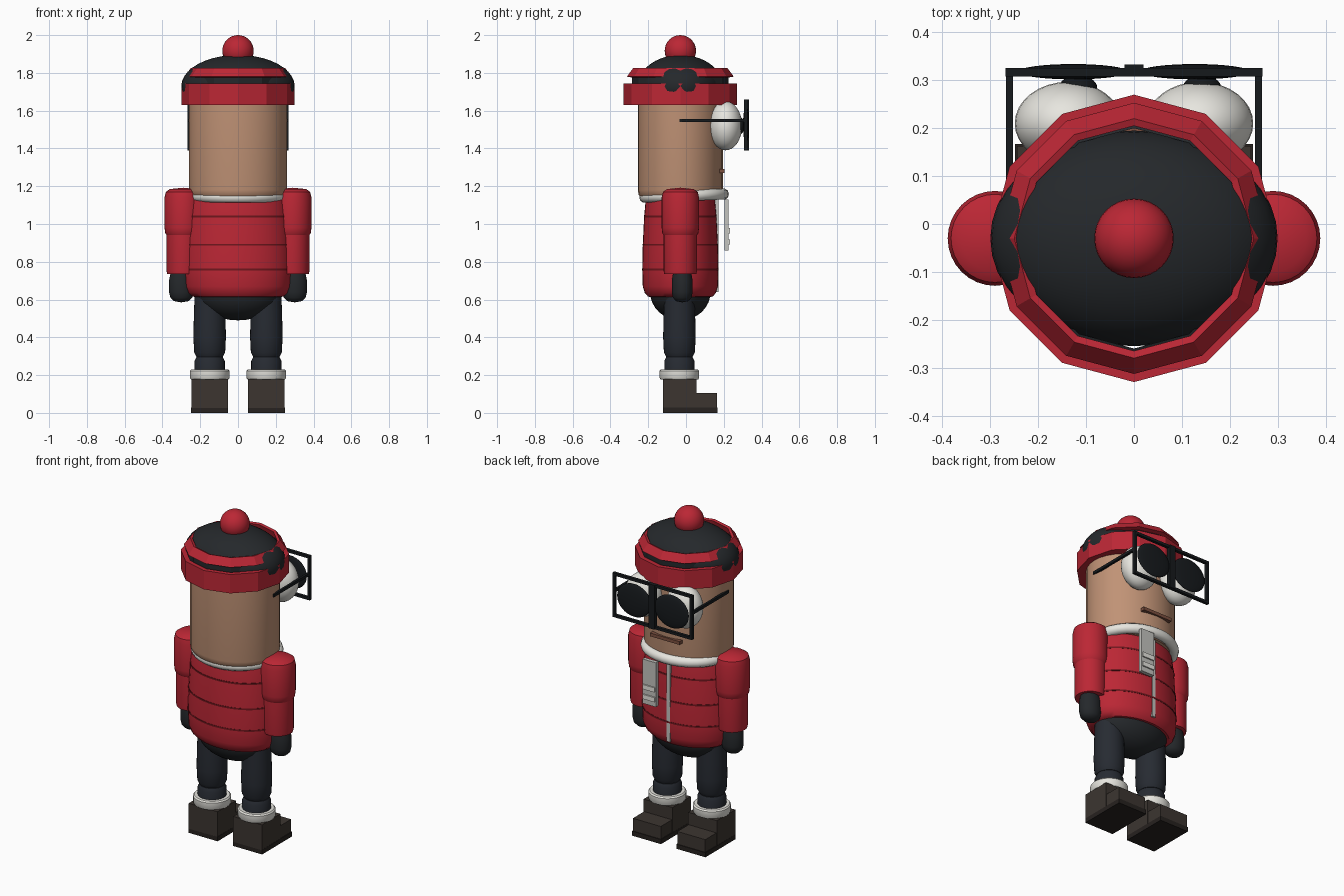
import bpy, bmesh, math
from mathutils import Matrix

if "Cube" in bpy.data.objects:
    bpy.data.objects.remove(bpy.data.objects["Cube"])

CY = -0.03  # body axis in y


def mat(name, r, g, b):
    m = bpy.data.materials.new(name)
    m.diffuse_color = (r, g, b, 1)
    m.use_nodes = True
    m.node_tree.nodes["Principled BSDF"].inputs["Base Color"].default_value = m.diffuse_color
    return m


RED = mat("red", 0.5, 0.02, 0.035)
DARK_RED = mat("dark_red", 0.16, 0.008, 0.012)
SKIN = mat("skin", 0.53, 0.29, 0.18)
MOUTH = mat("mouth", 0.2, 0.08, 0.05)
BLACK = mat("black", 0.018, 0.021, 0.024)
NAVY = mat("navy", 0.02, 0.024, 0.032)
FRAME = mat("frame", 0.008, 0.01, 0.012)
WHITE = mat("white", 0.8, 0.79, 0.74)
GREY = mat("light_grey", 0.55, 0.55, 0.52)
BOOT = mat("boot", 0.045, 0.036, 0.03)
SOLE = mat("sole", 0.02, 0.016, 0.014)


def finish(bm, name, m, loc, smooth=True, rot_x=0):
    bmesh.ops.remove_doubles(bm, verts=bm.verts, dist=1e-5)
    bmesh.ops.recalc_face_normals(bm, faces=bm.faces)
    me = bpy.data.meshes.new(name)
    bm.to_mesh(me)
    bm.free()
    o = bpy.data.objects.new(name, me)
    bpy.context.collection.objects.link(o)
    me.materials.append(m)
    o.location = loc
    o.rotation_euler.x = rot_x
    if smooth:
        bpy.ops.object.select_all(action='DESELECT')
        o.select_set(True)
        bpy.context.view_layer.objects.active = o
        bpy.ops.object.shade_smooth_by_angle(angle=math.radians(40))
    return o


def lathe(name, m, prof, loc=(0, CY, 0), sx=1, sy=1, n=32, closed=False, smooth=True, rot_x=0):
    """Spin a (radius, z) profile around z."""
    bm = bmesh.new()
    rings = [[bm.verts.new((r * sx * math.cos(2 * math.pi * i / n),
                            r * sy * math.sin(2 * math.pi * i / n), z))
              for i in range(n)] for r, z in prof]
    pairs = list(zip(rings, rings[1:]))
    if closed:
        pairs.append((rings[-1], rings[0]))
    for a, b in pairs:
        for i in range(n):
            j = (i + 1) % n
            bm.faces.new((a[i], a[j], b[j], b[i]))
    return finish(bm, name, m, loc, smooth, rot_x)


def ball(name, m, loc, size):
    bm = bmesh.new()
    bmesh.ops.create_uvsphere(bm, u_segments=32, v_segments=16, radius=1,
                              matrix=Matrix.Diagonal((*size, 1)))
    return finish(bm, name, m, loc)


def box(name, m, lo, hi, rot_x=0):
    bm = bmesh.new()
    size = [b - a for a, b in zip(lo, hi)]
    bmesh.ops.create_cube(bm, size=1, matrix=Matrix.Diagonal((*size, 1)))
    return finish(bm, name, m, [(a + b) / 2 for a, b in zip(lo, hi)], False, rot_x)


# head
lathe("head", SKIN, [(0, 1.13), (0.235, 1.135), (0.255, 1.155), (0.26, 1.18), (0.26, 1.7), (0, 1.72)], sy=0.865)
box("mouth", MOUTH, (-0.1, 0.16, 1.27), (0.1, 0.205, 1.29))

# hat: twelve-sided hollow bands round a smooth dome
lathe("hat_brim", RED, [(0.3, 1.63), (0.3, 1.745), (0.272, 1.745), (0.25, 1.63)],
      n=12, closed=True, smooth=False)
lathe("hat_stripe", RED, [(0.283, 1.78), (0.25, 1.825), (0.235, 1.82), (0.25, 1.775)],
      n=12, closed=True, smooth=False)
lathe("hat_black_band", BLACK, [(0.255, 1.7), (0.255, 1.775), (0.23, 1.785), (0.23, 1.7)],
      n=12, closed=True, smooth=False)
lathe("hat_dome", BLACK,
      [(0.3 * math.cos(t * math.pi / 20), 1.73 + 0.165 * math.sin(t * math.pi / 20)) for t in range(-2, 11)],
      sy=0.75, n=40)
ball("pompom", RED, (0, CY, 1.917), (0.083, 0.083, 0.083))

# eyes and glasses
for s, px in ((-1, -0.117), (1, 0.142)):
    ball("eye", WHITE, (s * 0.137, 0.21, 1.52), (0.112, 0.087, 0.13))
    ball("pupil", FRAME, (px, 0.285, 1.52), (0.04, 0.025, 0.045))
    ball("lens", FRAME, (s * 0.127, 0.318, 1.525), (0.115, 0.016, 0.1))
    x = s * 0.26
    box("frame_side", FRAME, (x - 0.008, 0.308, 1.39), (x + 0.008, 0.326, 1.66))
    box("temple", FRAME, (x - 0.007, -0.035, 1.54), (x + 0.007, 0.32, 1.557))
for z in (1.398, 1.652):
    box("frame_bar", FRAME, (-0.268, 0.308, z - 0.008), (0.268, 0.326, z + 0.008))
box("frame_bridge", FRAME, (-0.02, 0.308, 1.39), (0.02, 0.333, 1.66))

# padded jacket with stitched seams
lathe("jacket", RED, [(0, 0.61), (0.24, 0.615), (0.265, 0.635), (0.28, 0.67), (0.284, 0.76), (0.28, 0.89),
                      (0.27, 1.04), (0.258, 1.13), (0.25, 1.16), (0, 1.165)], sy=0.71, n=40)
for z, r in ((0.76, 0.284), (0.89, 0.28), (1.04, 0.27)):
    lathe("jacket_seam", DARK_RED, [(r + 0.002, z - 0.005), (r + 0.002, z + 0.005),
                                    (r - 0.01, z + 0.005), (r - 0.01, z - 0.005)],
          sy=0.71, n=40, closed=True)
lathe("jacket_hem", DARK_RED, [(0.245, 0.625), (0.252, 0.632), (0.24, 0.642), (0.22, 0.625)],
      sy=0.72, closed=True)
lathe("collar", WHITE,
      [(0.235 + 0.032 * math.cos(t * math.pi / 5), 0.03 * math.sin(t * math.pi / 5)) for t in range(10)],
      loc=(0, -0.01, 1.15), sy=0.89, closed=True, rot_x=0.04)
box("zipper", GREY, (-0.012, 0.14, 0.64), (0.012, 0.172, 1.13))

# pass hanging from the collar
box("pass_card", GREY, (0.045, 0.203, 0.86), (0.135, 0.226, 1.13))
for z in (0.905, 0.965):
    box("pass_stripe", WHITE, (0.05, 0.22, z - 0.014), (0.13, 0.234, z + 0.014))

# trousers seat
ball("seat", BLACK, (0, CY, 0.64), (0.23, 0.16, 0.15))

for s in (-1, 1):
    # arm
    a = (s * 0.29, CY, 0)
    lathe("upper_sleeve", RED, [(0, 0.925), (0.08, 0.93), (0.095, 0.95), (0.099, 0.98), (0.099, 1.14),
                                (0.092, 1.17), (0.07, 1.185), (0, 1.192)], loc=a)
    lathe("lower_sleeve", RED, [(0, 0.735), (0.085, 0.735), (0.088, 0.75), (0.088, 0.96), (0, 0.97)], loc=a)
    lathe("mitten", BLACK, [(0, 0.585), (0.04, 0.592), (0.058, 0.61), (0.065, 0.64), (0.065, 0.7), (0.055, 0.75),
                            (0, 0.76)], loc=(s * 0.3, -0.02, 0), sy=0.85)
    # leg
    g = (s * 0.15, -0.035, 0)
    lathe("thigh", NAVY, [(0, 0.292), (0.07, 0.297), (0.082, 0.32), (0.086, 0.4), (0.084, 0.5), (0.08, 0.62),
                          (0, 0.65)], loc=g)
    lathe("shin", NAVY, [(0, 0.2), (0.08, 0.2), (0.08, 0.275), (0.07, 0.295), (0, 0.3)], loc=g)
    lathe("boot_cuff", WHITE, [(0, 0.178), (0.1, 0.178), (0.105, 0.185), (0.105, 0.222), (0.098, 0.23), (0, 0.23)],
          loc=g)
    # boot
    x = s * 0.15
    box("boot_shaft", BOOT, (x - 0.097, -0.122, 0.025), (x + 0.097, 0.055, 0.18))
    box("boot_foot", BOOT, (x - 0.094, -0.118, 0.025), (x + 0.094, 0.163, 0.105))
    box("boot_sole", SOLE, (x - 0.098, -0.122, 0), (x + 0.098, 0.167, 0.028))
